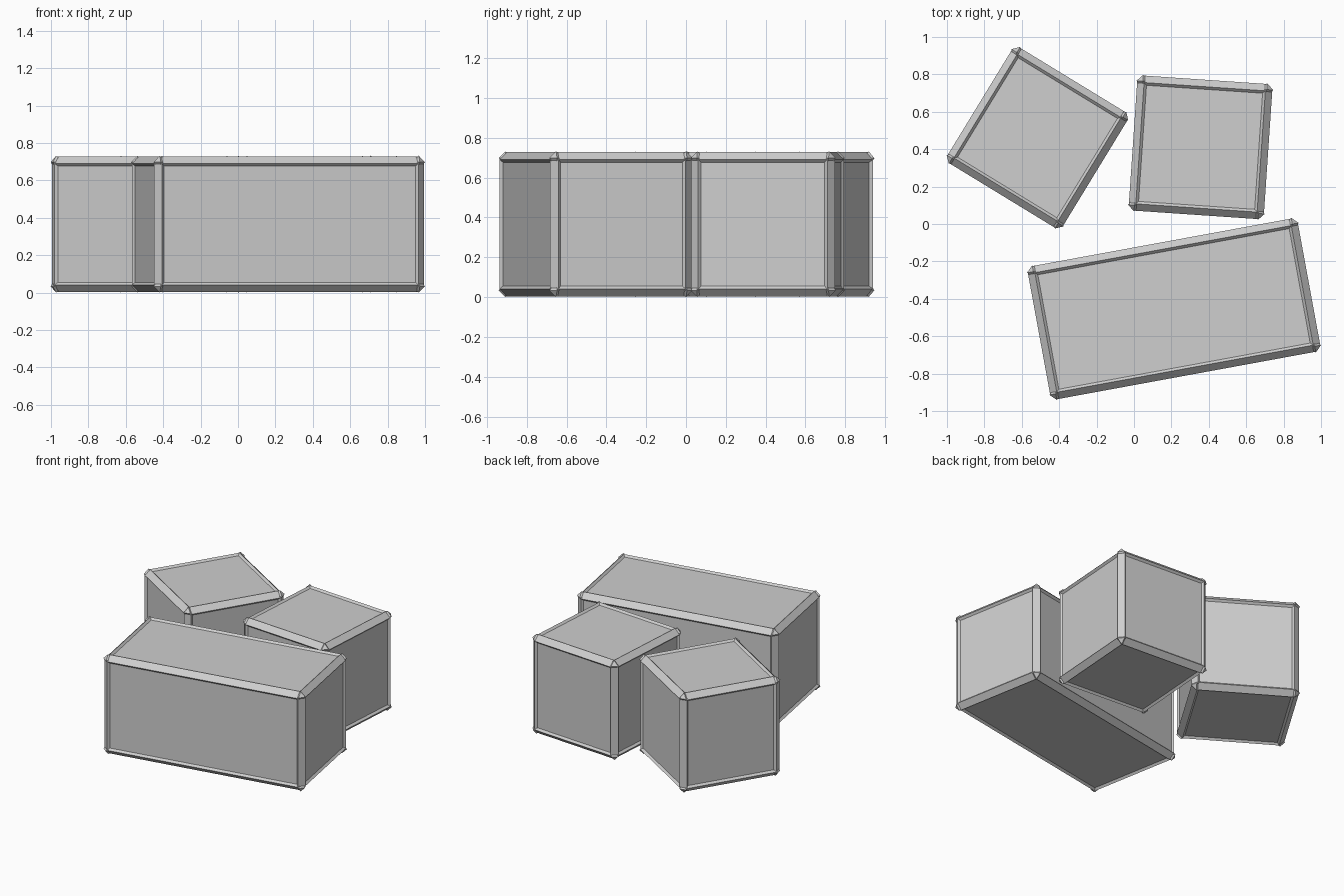
import bpy, bmesh, math
from itertools import product
from mathutils import Vector

cube = bpy.data.objects.get("Cube")
if cube:
    bpy.data.objects.remove(cube)

grey = bpy.data.materials.new("light_grey")
grey.use_nodes = True
grey.diffuse_color = (0.62, 0.62, 0.62, 1)
grey.node_tree.nodes["Principled BSDF"].inputs["Base Color"].default_value = grey.diffuse_color

CHAMFER = 0.037   # edge bar face, measured along each axis
BAR_DEPTH = 0.03
RECESS = 0.02     # body corners sit this far inside the bars
CAP = 0.03        # corner cap centre, in from each side
SIDE = 0.724
MID_Z = 0.366


def finish(bm, name, place, angle):
    bmesh.ops.recalc_face_normals(bm, faces=bm.faces)
    mesh = bpy.data.meshes.new(name)
    bm.to_mesh(mesh)
    bm.free()
    mesh.materials.append(grey)
    obj = bpy.data.objects.new(name, mesh)
    bpy.context.collection.objects.link(obj)
    obj.location = (place[0], place[1], MID_Z)
    obj.rotation_euler.z = math.radians(angle)


def hull(bm, points):
    part = bmesh.new()
    verts = [part.verts.new(p) for p in points]
    bmesh.ops.convex_hull(part, input=verts)
    bmesh.ops.dissolve_limit(part, angle_limit=0.02, verts=part.verts, edges=part.edges)
    temp = bpy.data.meshes.new("temp")
    part.to_mesh(temp)
    part.free()
    bm.from_mesh(temp)
    bpy.data.meshes.remove(temp)


def crate(name, place, length, angle):
    half = Vector((length, SIDE, SIDE)) / 2

    # Body with panels raised almost to the bar edges
    bm = bmesh.new()
    bmesh.ops.create_cube(bm, size=2)
    for v in bm.verts:
        v.co = [c * (h - RECESS) for c, h in zip(v.co, half)]
    bmesh.ops.inset_individual(bm, faces=bm.faces[:], thickness=0.025, depth=0.006)
    finish(bm, name + "_panels", place, angle)

    # Twelve slanted edge bars
    bm = bmesh.new()
    for axis in range(3):
        j, k = (axis + 1) % 3, (axis + 2) % 3
        for sj, sk in product((-1, 1), repeat=2):
            points = []
            for end, deep, flip in product((-1, 1), (0, BAR_DEPTH), (0, 1)):
                p = Vector()
                p[axis] = end * (half[axis] - CAP)
                p[j] = sj * (half[j] - deep - CHAMFER * flip)
                p[k] = sk * (half[k] - deep - CHAMFER * (1 - flip))
                points.append(p)
            hull(bm, points)
    finish(bm, name + "_edge_bars", place, angle)

    # Pointed caps on the eight corners
    bm = bmesh.new()
    for signs in product((-1, 1), repeat=3):
        centre = Vector([s * (h - CAP) for s, h in zip(signs, half)])
        points = []
        for axis, d in product(range(3), (-1, 1)):
            p = centre.copy()
            p[axis] += d * (CAP + 0.004)
            points.append(p)
        hull(bm, points)
    finish(bm, name + "_corner_caps", place, angle)


crate("long_crate", (0.214, -0.454), 1.468, 10.4)
crate("left_rear_crate", (0.356, 0.41), SIDE, -3.9)
crate("right_rear_crate", (-0.516, 0.461), SIDE, -31.4)
